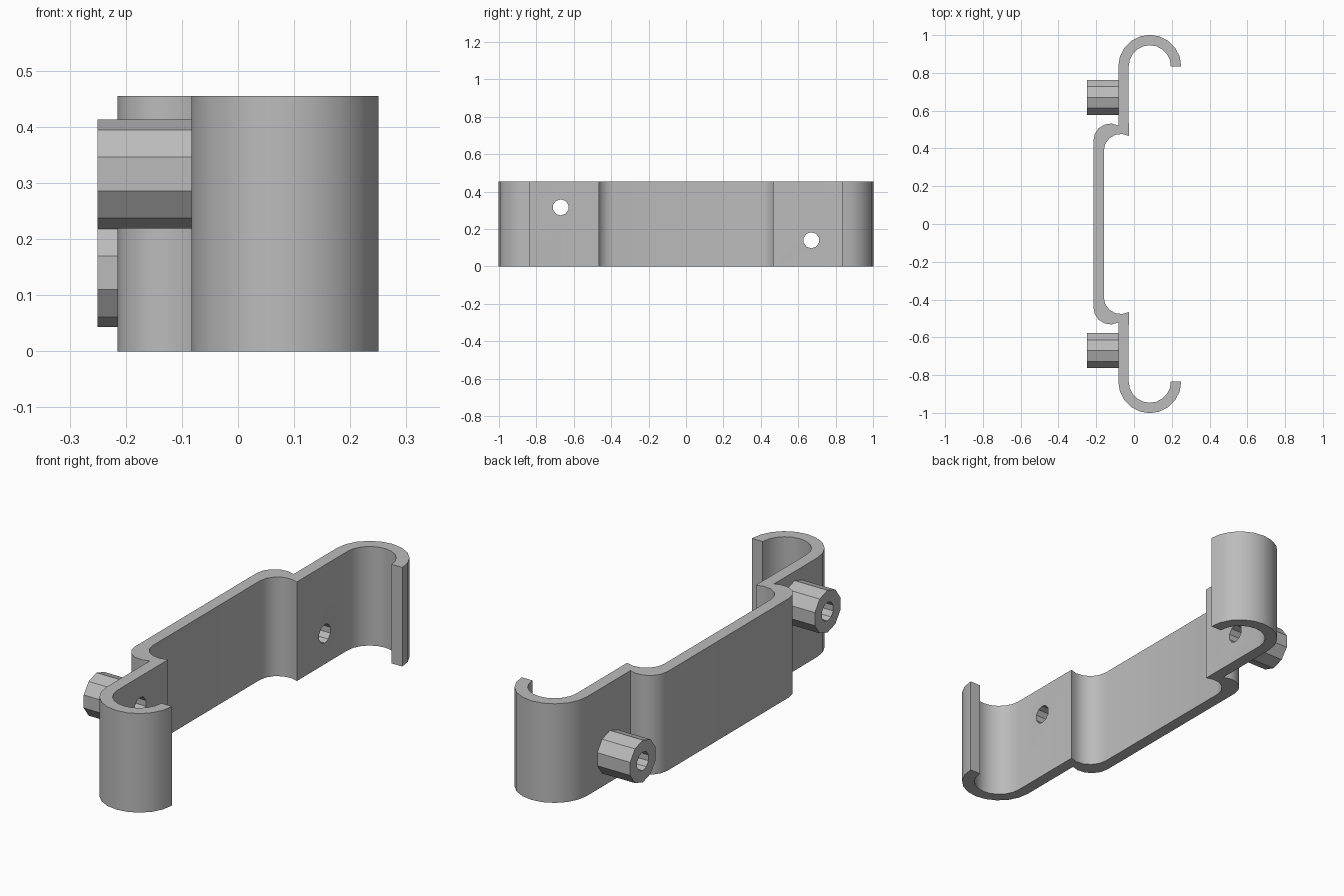
import bpy, bmesh
from math import sin, cos, pi, radians
from mathutils import Vector

cube = bpy.data.objects.get("Cube")
if cube:
    bpy.data.objects.remove(cube, do_unlink=True)

HEIGHT = 0.455
THICK = 0.055

metal = bpy.data.materials.new("grey metal")
metal.use_nodes = True
grey = (0.5, 0.5, 0.5, 1)
metal.diffuse_color = grey
metal.node_tree.nodes["Principled BSDF"].inputs["Base Color"].default_value = grey


def prism(name, points, direction):
    """Extrude a flat outline along a direction into a closed solid."""
    bm = bmesh.new()
    face = bm.faces.new([bm.verts.new(p) for p in points])
    ext = bmesh.ops.extrude_face_region(bm, geom=[face])
    moved = [v for v in ext["geom"] if isinstance(v, bmesh.types.BMVert)]
    bmesh.ops.translate(bm, verts=moved, vec=Vector(direction))
    bmesh.ops.recalc_face_normals(bm, faces=bm.faces)
    mesh = bpy.data.meshes.new(name)
    bm.to_mesh(mesh)
    bm.free()
    mesh.materials.append(metal)
    obj = bpy.data.objects.new(name, mesh)
    bpy.context.collection.objects.link(obj)
    return obj


def arc(cx, cy, r, start, end, steps):
    angles = [radians(start + (end - start) * i / steps) for i in range(steps + 1)]
    return [(cx + r * cos(a), cy + r * sin(a)) for a in angles]


def ring(x, y, z, r, sides):
    return [(x, y + r * sin(2 * pi * k / sides), z + r * cos(2 * pi * k / sides))
            for k in range(sides)]


def activate(obj):
    bpy.ops.object.select_all(action="DESELECT")
    obj.select_set(True)
    bpy.context.view_layer.objects.active = obj


# Bent strip: half outline with the offset bend and the end hook, then mirrored
bend = arc(-0.07, 0.387, 0.09, 180, 62, 5)
outer = [(x - THICK, y + THICK) for x, y in bend]
outer += arc(0.0835, 0.835, 0.1665, 180, 0, 10)
inner = arc(0.0835, 0.835, 0.1665 - THICK, 0, 180, 10) + bend[::-1]
half = outer + inner
outline = half + [(x, -y) for x, y in reversed(half)]
strip = prism("bent_strip", [(x, y, 0) for x, y in outline], (0, 0, HEIGHT))

# Ten-sided bosses on the outer side, one high and one low, each with a through hole
parts = [strip]
for name, y, z in (("front_boss", -0.67, 0.316), ("back_boss", 0.67, 0.14)):
    boss = prism(name, ring(-0.25, y, z, 0.097, 10), (0.167, 0, 0))
    drill = prism(name + "_drill", ring(-0.4, y, z, 0.043, 10), (0.45, 0, 0))
    drill.hide_render = True
    for target in (boss, strip):
        activate(target)
        cut = target.modifiers.new("hole", "BOOLEAN")
        cut.operation = "DIFFERENCE"
        cut.solver = "EXACT"
        cut.object = drill
        bpy.ops.object.modifier_apply(modifier=cut.name)
    bpy.data.objects.remove(drill, do_unlink=True)
    parts.append(boss)

# Smooth bends, crisp corners
for obj in parts:
    activate(obj)
    bpy.ops.object.shade_smooth_by_angle(angle=radians(30))
